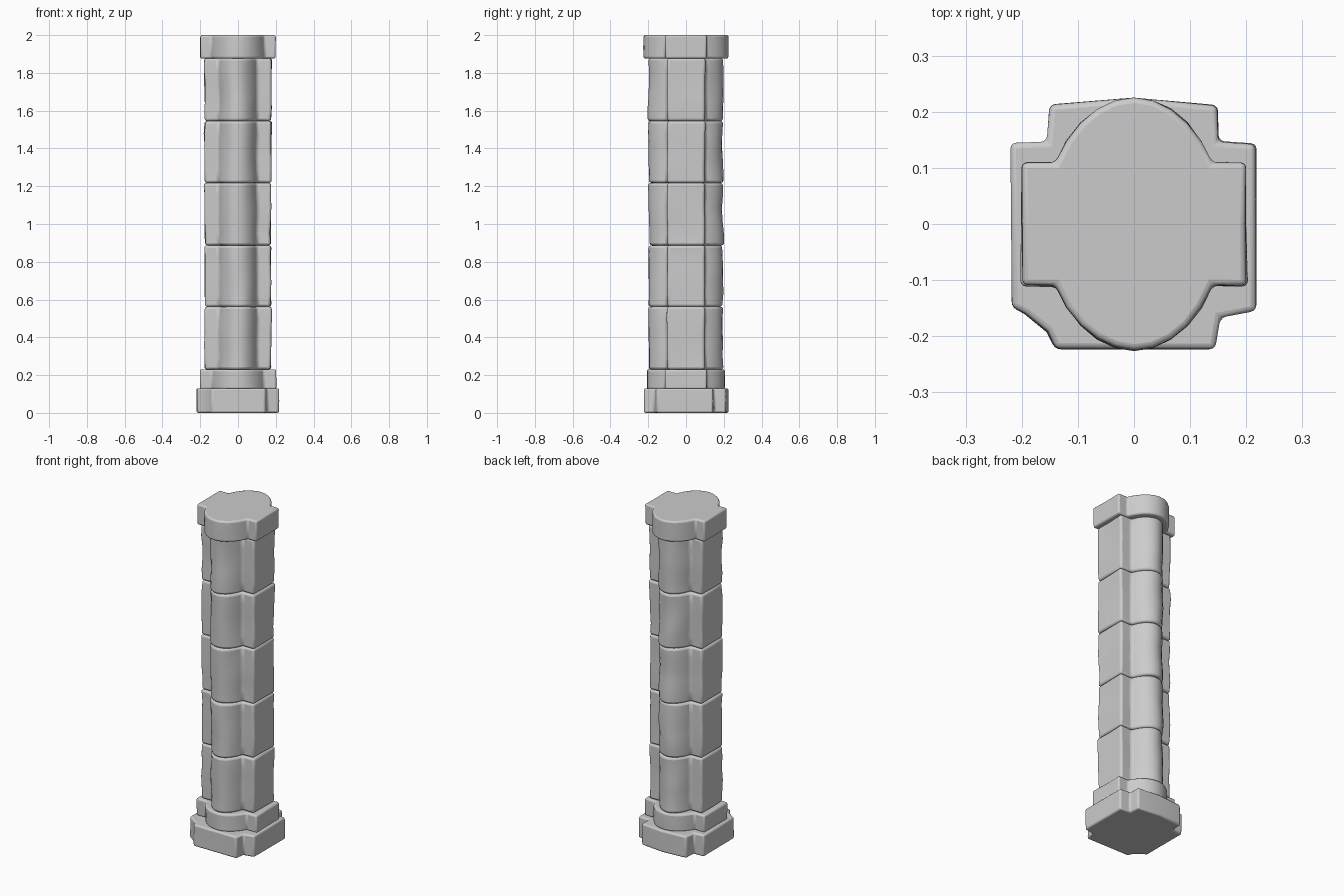
import bpy, bmesh, math
from mathutils import Vector, noise

if "Cube" in bpy.data.objects:
    bpy.data.objects.remove(bpy.data.objects["Cube"])


def lobed_profile(arm_x, arm_y, lobe_a, lobe_b, steps=10):
    """Square side arms in x, with an elliptical lobe at front and back."""
    t0 = math.asin(arm_y / lobe_b)
    lobe = []
    for i in range(steps + 1):
        t = t0 + (math.pi - 2 * t0) * i / steps
        lobe.append((lobe_a * math.cos(t), lobe_b * math.sin(t)))
    half = [(arm_x, 0), (arm_x, arm_y)] + lobe + [(-arm_x, arm_y)]
    return half + [(-x, -y) for x, y in half]


def stone(name, outline, z0, z1, wear=0.004, bevel=0.012, rings=4, seed=0):
    """Worn stone course: extruded outline, noise on the sides, rounded edges."""
    bm = bmesh.new()
    loops = []
    for k in range(rings + 1):
        z = z0 + (z1 - z0) * k / rings
        loop = []
        for x, y in outline:
            n = noise.noise(Vector((x * 7 + seed * 3.1, y * 7 + 1.7, z * 7 + seed)))
            s = 1 + wear * n / math.hypot(x, y)
            loop.append(bm.verts.new((x * s, y * s, z)))
        loops.append(loop)
    n = len(outline)
    for a, b in zip(loops, loops[1:]):
        for i in range(n):
            j = (i + 1) % n
            bm.faces.new((a[i], a[j], b[j], b[i]))
    bm.faces.new(loops[0][::-1])
    bm.faces.new(loops[-1])
    me = bpy.data.meshes.new(name)
    bm.to_mesh(me)
    bm.free()
    ob = bpy.data.objects.new(name, me)
    bpy.context.collection.objects.link(ob)
    mod = ob.modifiers.new("worn_edges", "BEVEL")
    mod.width = bevel
    mod.segments = 3
    mod.limit_method = 'ANGLE'
    mod.angle_limit = math.radians(35)
    bpy.ops.object.select_all(action='DESELECT')
    ob.select_set(True)
    bpy.context.view_layer.objects.active = ob
    bpy.ops.object.shade_smooth_by_angle(angle=math.radians(40))
    return ob


# Plinth: cross-shaped slab with one chipped corner and a bowed back
plinth = [(0.218, -0.155), (0.218, 0.143), (0.15, 0.147), (0.148, 0.21),
          (0.0, 0.226), (-0.15, 0.212), (-0.155, 0.146), (-0.218, 0.143),
          (-0.218, -0.148), (-0.195, -0.16), (-0.155, -0.192),
          (-0.14, -0.223), (0.145, -0.224), (0.155, -0.168)]
stone("plinth", plinth, 0.0, 0.13, 0.004, 0.01, 2)

# Upper base course
stone("base_course", lobed_profile(0.2, 0.11, 0.16, 0.205), 0.125, 0.23, 0.006, 0.01, 2, 1)

# Shaft: five stacked drums
joints = [0.23, 0.562, 0.887, 1.218, 1.545, 1.878]
for i, (a, b) in enumerate(zip(joints, joints[1:])):
    stone(f"shaft_drum_{i + 1}", lobed_profile(0.176, 0.1, 0.118, 0.196),
          a, b, 0.01, 0.013, 5, i + 2)

# Capital slab
stone("capital", lobed_profile(0.199, 0.109, 0.16, 0.225), 1.876, 2.0, 0.004, 0.01, 2, 9)
